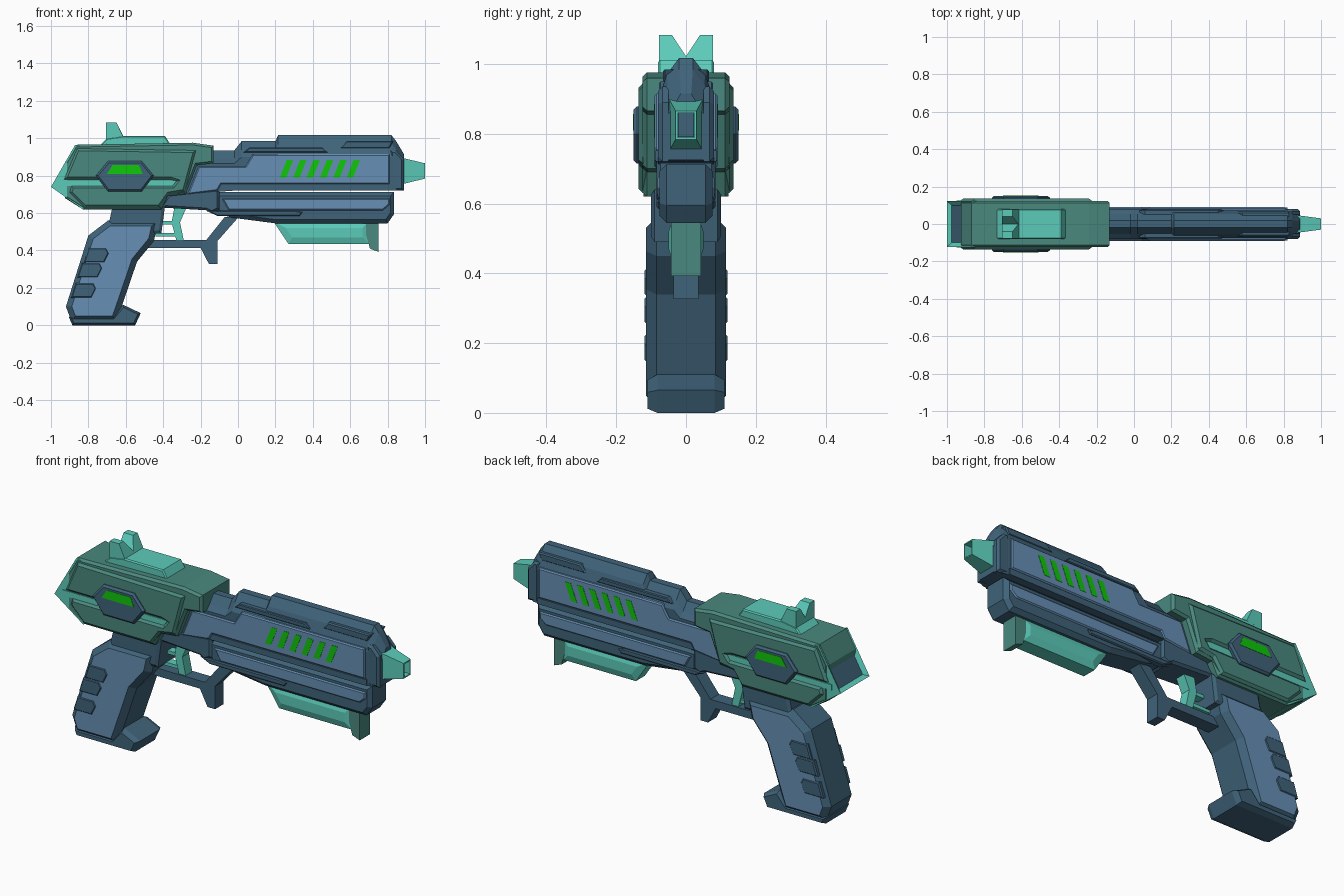
import bpy, bmesh
from mathutils import Vector


def material(name, rgb):
    m = bpy.data.materials.new(name)
    m.diffuse_color = (*rgb, 1)
    return m


NAVY = material("dark_blue", (0.05, 0.125, 0.195))
STEEL = material("light_blue", (0.133, 0.274, 0.46))
GREEN = material("deep_green", (0.068, 0.25, 0.21))
TEAL = material("bright_teal", (0.107, 0.60, 0.49))
GLOW = material("glow_green", (0.005, 0.57, 0.003))


def finish(bm, name, mats, mirror=False):
    bmesh.ops.recalc_face_normals(bm, faces=bm.faces[:])
    me = bpy.data.meshes.new(name)
    bm.to_mesh(me)
    bm.free()
    ob = bpy.data.objects.new(name, me)
    bpy.context.collection.objects.link(ob)
    for m in mats:
        me.materials.append(m)
    if mirror:
        mod = ob.modifiers.new("mirror", 'MIRROR')
        mod.use_axis = (False, True, False)
        mod.use_mirror_merge = False
    return ob


def skin(bm, rings):
    """Bridge rings of points and cap both ends; returns the caps."""
    vs = [[bm.verts.new(p) for p in r] for r in rings]
    n = len(vs[0])
    for a, b in zip(vs, vs[1:]):
        for i in range(n):
            j = (i + 1) % n
            bm.faces.new((a[i], a[j], b[j], b[i]))
    caps = [bm.faces.new(vs[0]), bm.faces.new(vs[-1][::-1])]
    bmesh.ops.recalc_face_normals(bm, faces=bm.faces[:])
    bm.normal_update()
    return caps


def bevel_cap(bm, cap, inset, shift):
    bmesh.ops.inset_individual(bm, faces=[cap], thickness=inset, depth=0,
                               use_even_offset=True)
    for v in cap.verts:
        v.co += Vector(shift)


def prism(name, pts, w, mat, inset=0, depth=0, cap_mat=None):
    """Side profile (x, z) spanning y = -w..w with chamfered side faces."""
    bm = bmesh.new()
    h = w - depth
    caps = skin(bm, [[(x, s * h, z) for x, z in pts] for s in (-1, 1)])
    for cap, s in zip(caps, (-1, 1)):
        if inset:
            bevel_cap(bm, cap, inset, (0, s * depth, 0))
        cap.material_index = 1 if cap_mat else 0
    return finish(bm, name, [mat, cap_mat or mat])


def panel(name, pts, y0, y1, mat, inset=0):
    """Side plate from y0 out to y1, mirrored to the other side."""
    bm = bmesh.new()
    d = min(inset, y1 - y0 - 0.002)
    caps = skin(bm, [[(x, -y, z) for x, z in pts] for y in (y0, y1 - (d if inset else 0))])
    if inset:
        bevel_cap(bm, caps[1], inset, (0, -d, 0))
    return finish(bm, name, [mat], True)


def loft(name, rings, mat):
    bm = bmesh.new()
    skin(bm, rings)
    return finish(bm, name, [mat])


def rect(x, w, z0, z1):
    return [(x, -w, z0), (x, w, z0), (x, w, z1), (x, -w, z1)]


# Upper barrel: ridged section following the stepped top line
def barrel_ring(x, w, zb, zt):
    half = [(w, zb), (w, min(0.9, zt - 0.07)), (0.68 * w, zt - 0.045), (0.25 * w, zt)]
    return [(x, y, z) for y, z in half] + [(x, -y, z) for y, z in half[::-1]]


loft("upper_barrel", [barrel_ring(*s) for s in (
    (-0.30, 0.08, 0.70, 0.935), (-0.02, 0.08, 0.72, 0.935), (0.02, 0.08, 0.72, 0.985),
    (0.20, 0.08, 0.72, 0.985), (0.215, 0.08, 0.72, 1.017), (0.82, 0.08, 0.72, 1.017),
    (0.845, 0.078, 0.72, 0.985), (0.887, 0.06, 0.725, 0.915))], NAVY)
panel("barrel_side_panel", [(-0.27, 0.70), (-0.11, 0.72), (-0.09, 0.755), (0.81, 0.755),
      (0.81, 0.915), (0.08, 0.915), (0.04, 0.85), (-0.21, 0.85)], 0.07, 0.09, STEEL, 0.006)
panel("barrel_lower_trim", [(-0.11, 0.72), (0.82, 0.72), (0.82, 0.752), (-0.09, 0.752)],
      0.07, 0.087, NAVY)
panel("muzzle_collar", [(0.815, 0.72), (0.887, 0.72), (0.887, 0.89), (0.845, 0.935),
      (0.815, 0.935)], 0.05, 0.08, NAVY, 0.012)
panel("top_front_rail", [(0.54, 0.945), (0.81, 0.945), (0.83, 0.985), (0.58, 0.985)],
      0.035, 0.066, NAVY, 0.006)
panel("top_rear_rail", [(0.03, 0.925), (0.48, 0.925), (0.45, 0.95), (0.06, 0.95)],
      0.05, 0.077, NAVY, 0.004)
for i in range(6):
    x = 0.224 + 0.0715 * i
    panel(f"vent_slot_{i + 1}", [(x, 0.79), (x + 0.034, 0.79), (x + 0.071, 0.885),
          (x + 0.037, 0.885)], 0.08, 0.0915, GLOW)

# Muzzle: hollow tapered nozzle with dark bore
loft("muzzle", [rect(0.86, 0.05, 0.75, 0.90), rect(0.887, 0.045, 0.757, 0.893),
     rect(1.0, 0.03, 0.784, 0.866), rect(1.0, 0.024, 0.79, 0.86),
     rect(0.91, 0.024, 0.79, 0.86)], TEAL)
loft("muzzle_bore", [rect(0.90, 0.0235, 0.791, 0.859), rect(0.93, 0.0235, 0.791, 0.859)], NAVY)

# Lower barrel and frame
prism("lower_barrel", [(-0.12, 0.712), (0.835, 0.712), (0.835, 0.595), (0.80, 0.545),
      (0.20, 0.545), (-0.03, 0.575), (-0.12, 0.60)], 0.076, NAVY, 0.02, 0.02)
panel("lower_barrel_panel", [(-0.085, 0.678), (-0.05, 0.615), (0.775, 0.615),
      (0.81, 0.645), (0.81, 0.678)], 0.065, 0.082, STEEL, 0.006)
prism("frame", [(-0.42, 0.63), (-0.37, 0.705), (-0.10, 0.73), (-0.10, 0.62), (-0.14, 0.60),
      (-0.17, 0.615)], 0.085, NAVY, 0.012, 0.012)
panel("frame_rail", [(-0.17, 0.612), (-0.11, 0.585), (0.33, 0.585), (0.345, 0.605),
      (0.30, 0.614)], 0.05, 0.084, NAVY, 0.005)

# Foregrip block under the barrel
prism("under_block", [(0.19, 0.555), (0.27, 0.435), (0.70, 0.435), (0.70, 0.555)],
      0.05, TEAL, 0.035, 0.012)
prism("under_block_stop", [(0.665, 0.555), (0.70, 0.43), (0.705, 0.41), (0.75, 0.393),
      (0.75, 0.555)], 0.043, GREEN)

# Rear shell
prism("rear_shell", [(-0.925, 0.68), (-0.83, 0.62), (-0.41, 0.62), (-0.375, 0.69),
      (-0.28, 0.70), (-0.22, 0.855), (-0.13, 0.866), (-0.13, 0.96), (-0.24, 0.976),
      (-0.87, 0.965), (-0.925, 0.87)], 0.124, GREEN, 0.012, 0.012)
panel("shell_side_plate", [(-0.93, 0.78), (-0.36, 0.78), (-0.33, 0.77), (-0.35, 0.745),
      (-0.89, 0.745), (-0.90, 0.71), (-0.82, 0.63), (-0.42, 0.63), (-0.37, 0.70),
      (-0.285, 0.715), (-0.225, 0.935), (-0.86, 0.945)], 0.10, 0.136, GREEN, 0.012)
panel("shell_groove", [(-0.95, 0.745), (-0.35, 0.745), (-0.33, 0.775), (-0.95, 0.775)],
      0.10, 0.126, TEAL)

# Rear tip with a recessed dark back plate
bm = bmesh.new()
tip = [(-1.0, 0.74), (-0.83, 0.62), (-0.80, 0.64), (-0.885, 0.75), (-0.84, 0.955), (-0.87, 0.965)]
skin(bm, [[(x, y, z) for x, z in tip] for y in (-0.122, 0.122)])
back = max(bm.faces, key=lambda f: f.normal.dot(Vector((-0.86, 0, 0.5))))
bevel_cap(bm, back, 0.022, (0.014, 0, -0.008))
back.material_index = 1
finish(bm, "rear_tip", [TEAL, NAVY])

# Hexagonal side badge with a glowing window
panel("side_hexagon", [(-0.76, 0.80), (-0.695, 0.715), (-0.515, 0.715), (-0.45, 0.80),
      (-0.515, 0.878), (-0.695, 0.878)], 0.12, 0.151, NAVY, 0.01)
panel("side_window", [(-0.70, 0.81), (-0.51, 0.81), (-0.53, 0.857), (-0.67, 0.857)],
      0.14, 0.1525, GLOW)

# Top rail and notched sight
prism("top_rail", [(-0.74, 0.96), (-0.70, 1.0), (-0.62, 1.012), (-0.39, 1.012),
      (-0.36, 0.965)], 0.08, TEAL, 0.006, 0.006)
sight = [(0.078, 1.083), (0.04, 1.083), (0, 1.022), (-0.04, 1.083), (-0.078, 1.083),
         (-0.078, 0.99), (0.078, 0.99)]
loft("rear_sight", [[(-0.705, y, z) for y, z in sight],
     [(-0.605 - 0.5 * max(0, z - 0.995), y, z) for y, z in sight]], TEAL)

# Grip with finger pads and foot
prism("grip_neck", [(-0.70, 0.50), (-0.67, 0.64), (-0.39, 0.64), (-0.41, 0.49)],
      0.10, NAVY, 0.015, 0.01)
prism("grip", [(-0.695, 0.56), (-0.80, 0.48), (-0.92, 0.10), (-0.89, 0.02), (-0.65, 0.02),
      (-0.615, 0.12), (-0.54, 0.34), (-0.45, 0.45), (-0.425, 0.56)],
      0.115, NAVY, 0.03, 0.03, STEEL)
for i, (x, z) in enumerate(((-0.80, 0.335), (-0.835, 0.255), (-0.868, 0.147))):
    panel(f"finger_pad_{i + 1}", [(x - 0.025, z), (x + 0.085, z), (x + 0.11, z + 0.05),
          (x + 0.095, z + 0.078), (x, z + 0.078)], 0.09, 0.119, NAVY, 0.006)
prism("grip_foot", [(-0.885, 0.0), (-0.55, 0.0), (-0.52, 0.065), (-0.615, 0.11),
      (-0.67, 0.045), (-0.905, 0.045)], 0.11, NAVY, 0.012, 0.028)

# Trigger guard
prism("trigger_guard", [(-0.48, 0.455), (-0.17, 0.455), (-0.07, 0.58), (0.0, 0.575),
      (-0.11, 0.45), (-0.11, 0.327), (-0.155, 0.327), (-0.20, 0.413), (-0.48, 0.413)],
      0.036, NAVY)

# Trigger blade and its braces
prism("trigger", [(-0.34, 0.63), (-0.275, 0.63), (-0.31, 0.55), (-0.29, 0.455),
      (-0.33, 0.455), (-0.355, 0.55)], 0.028, TEAL)
for i, z in enumerate((0.475, 0.54)):
    prism(f"trigger_brace_{i + 1}", [(-0.44, z), (-0.32, z), (-0.32, z + 0.018),
          (-0.44, z + 0.018)], 0.022, TEAL)
